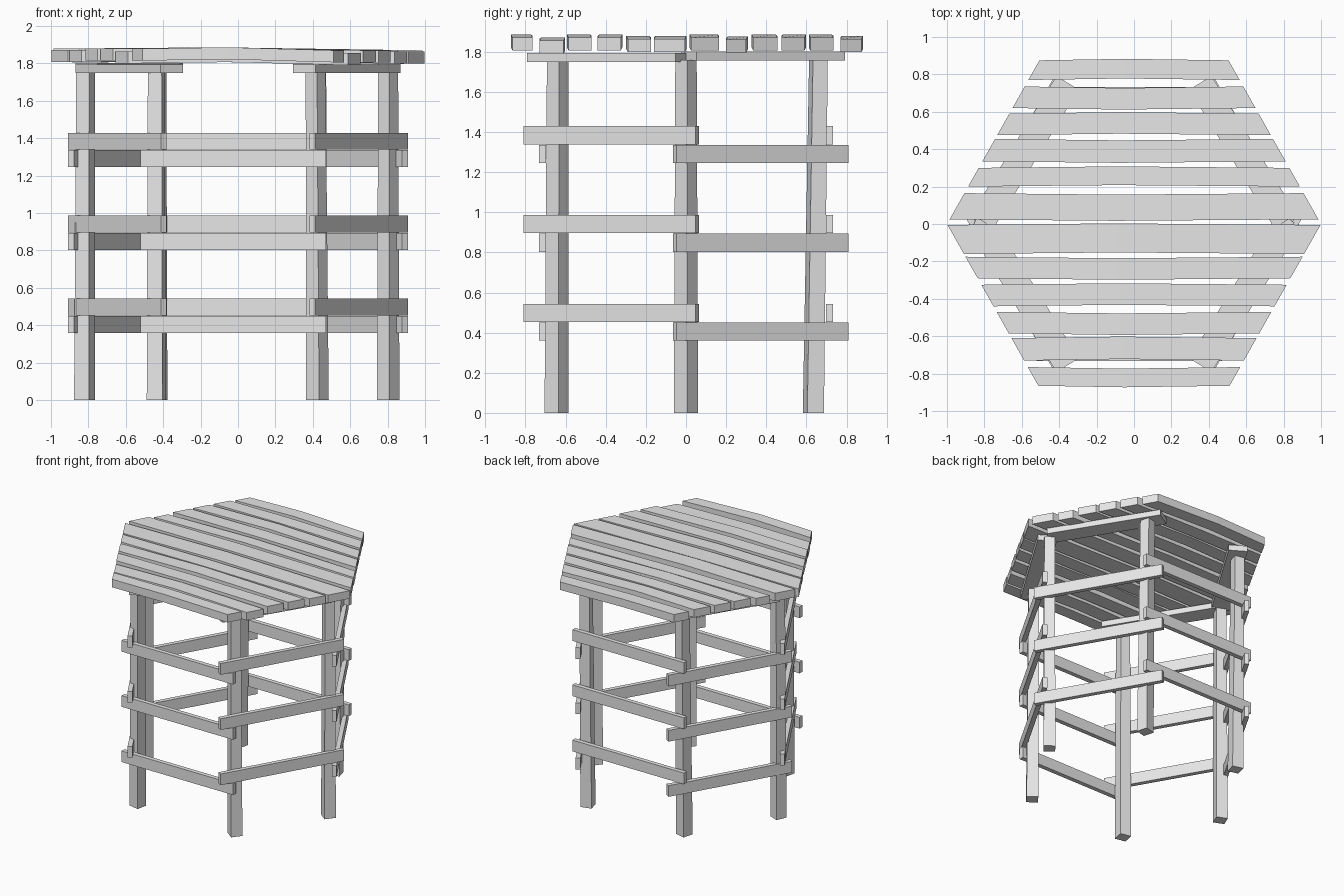
import bpy, bmesh
from math import radians, sin, cos
from mathutils import Vector, Matrix

cube = bpy.data.objects.get("Cube")
if cube:
    bpy.data.objects.remove(cube, do_unlink=True)

wood = bpy.data.materials.new("pale grey wood")
wood.use_nodes = True
wood.diffuse_color = (0.8, 0.8, 0.8, 1)
wood.node_tree.nodes["Principled BSDF"].inputs["Base Color"].default_value = (0.8, 0.8, 0.8, 1)


def loft(name, rings):
    """Join four-cornered rings into a closed, flat-faced solid."""
    bm = bmesh.new()
    loops = [[bm.verts.new(p) for p in ring] for ring in rings]
    for a, b in zip(loops, loops[1:]):
        for i in range(4):
            j = (i + 1) % 4
            bm.faces.new((a[i], a[j], b[j], b[i]))
    bm.faces.new(loops[0])
    bm.faces.new(loops[-1])
    bmesh.ops.recalc_face_normals(bm, faces=bm.faces)
    mesh = bpy.data.meshes.new(name)
    bm.to_mesh(mesh)
    bm.free()
    mesh.materials.append(wood)
    obj = bpy.data.objects.new(name, mesh)
    bpy.context.collection.objects.link(obj)
    return obj


def board(name, start, end, width, height):
    """Straight board between two points on its underside centre line."""
    start, end = Vector(start), Vector(end)
    along = (end - start).normalized()
    side = Vector((-along.y, along.x, 0)).normalized() * width / 2
    up = Vector((0, 0, height))
    loft(name, [(p - side, p + side, p + side + up, p - side + up) for p in (start, end)])


# Six slightly twisted, leaning posts: x, y, twist, lean in x and y
posts = {
    "post_right": (-0.82, 0.0, -23, 0.005, 0.0),
    "post_left": (0.803, 0.0, -38, 0.0, 0.0),
    "post_front_right": (-0.437, -0.645, -12, 0.0, 0.0),
    "post_front_left": (0.425, -0.645, -37, -0.01, 0.005),
    "post_back_right": (-0.43, 0.635, -15, 0.0, 0.025),
    "post_back_left": (0.425, 0.635, 15, 0.0, 0.025),
}
for name, (x, y, twist, lean_x, lean_y) in posts.items():
    turn = Matrix.Rotation(radians(twist), 3, 'Z')
    rings = []
    for z, half, k in ((0, 0.043, 0), (1.76, 0.038, 1)):
        centre = Vector((x + lean_x * k, y + lean_y * k, z))
        rings.append([centre + turn @ Vector((sx * half, sy * half, 0))
                      for sx, sy in ((-1, -1), (1, -1), (1, 1), (-1, 1))])
    loft(name, rings)

# Three tiers of rails, alternately low and high around the six sides
sides = ("front", "front_left", "back_left", "back", "back_right", "front_right")
for tier in range(3):
    for i, side in enumerate(sides):
        angle = radians(-90 + 60 * i)
        out = Vector((cos(angle), sin(angle), 0))
        along = Vector((-sin(angle), cos(angle), 0))
        reach = 0.715 if i % 3 == 0 else 0.745
        z = 0.36 + 0.443 * tier + (0.093 if i % 2 else 0)
        mid = out * reach + Vector((0, 0, z))
        if i == 0:
            mid.x -= 0.025
        board(f"rail_{side}_{tier + 1}", mid - along * 0.495, mid + along * 0.495, 0.035, 0.09)

# Four flat beams carrying the deck
for sx, lr in ((-1, "right"), (1, "left")):
    for sy, fb in ((-1, "front"), (1, "back")):
        z = 1.75 if sy < 0 else 1.757
        board(f"beam_{fb}_{lr}", (sx * 0.81, sy * 0.015, z), (sx * 0.355, sy * 0.755, z), 0.14, 0.045)

# Deck planks trimmed to a hexagon: near edge, far edge, underside height
planks = [
    (-0.865, -0.765, 1.81), (-0.73, -0.61, 1.795), (-0.585, -0.47, 1.81),
    (-0.44, -0.325, 1.81), (-0.29, -0.175, 1.803), (-0.16, -0.005, 1.803),
    (0.025, 0.165, 1.81), (0.20, 0.30, 1.80), (0.335, 0.455, 1.81),
    (0.475, 0.59, 1.81), (0.62, 0.735, 1.81), (0.77, 0.875, 1.803),
]
for i, (y0, y1, z) in enumerate(planks):
    bow = 0.008 if i % 2 else -0.008
    rings = []
    for s, lift, shift in ((-1, 0.005, 0), (-0.1, 0.012, bow), (1, -0.004, 0)):
        x0, x1 = (s * (1 - 0.565 * abs(y)) for y in (y0, y1))
        a, b = y0 + shift, y1 + shift
        low, top = z + lift, z + lift + 0.064
        rings.append([(x0, a, low), (x1, b, low), (x1, b, top), (x0, a, top)])
    loft(f"deck_plank_{i + 1}", rings)
